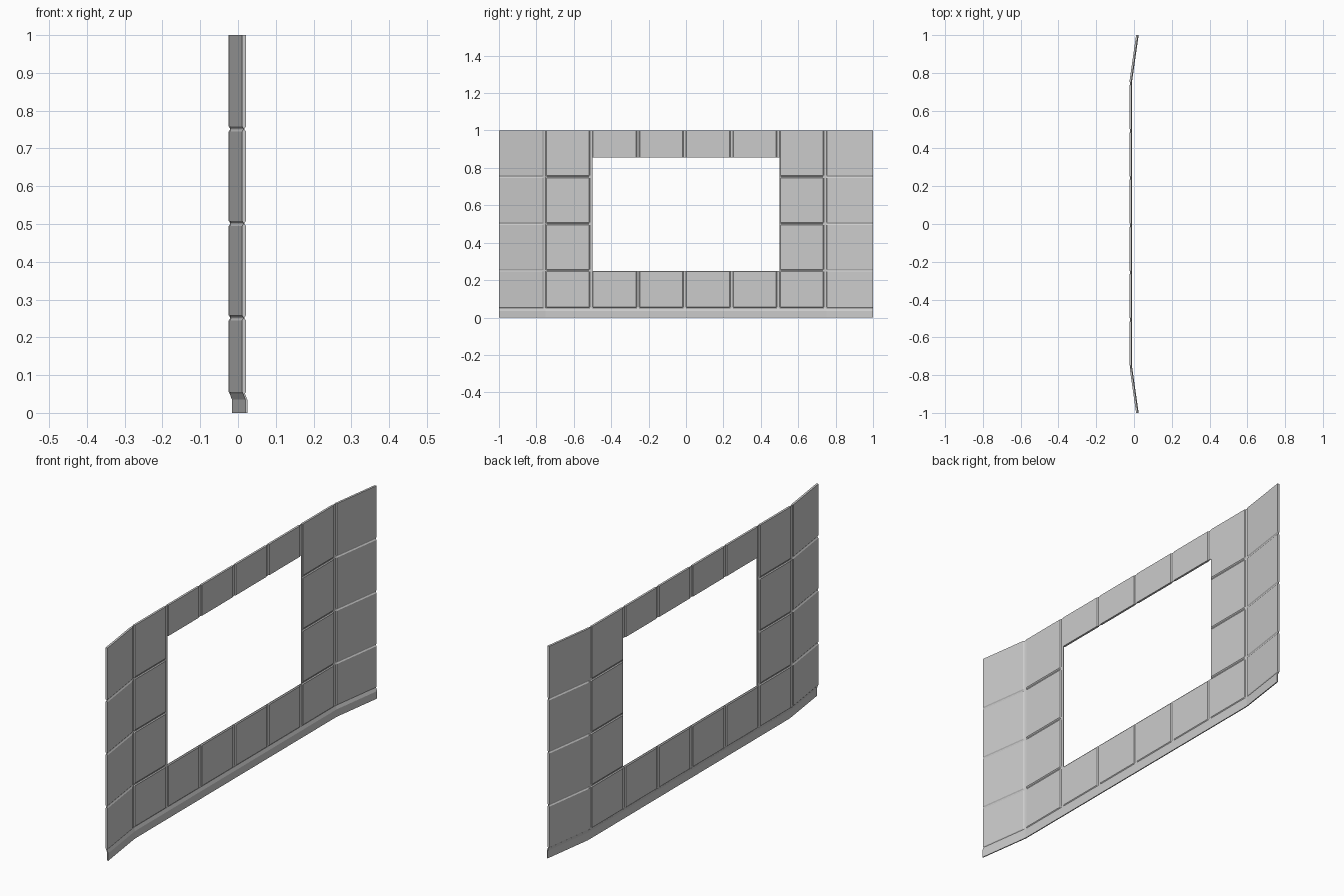
import bpy, bmesh

if "Cube" in bpy.data.objects:
    bpy.data.objects.remove(bpy.data.objects["Cube"])

THICK = 0.010      # panel thickness
DEPTH = 0.0035     # groove depth on each face
BACK = -0.0245     # x of the panel back face in the flat middle
BEND = 0.0355      # how far the outer ends swing towards +x


def bend(y):
    return max(0.0, (abs(y) - 0.75) / 0.25) * BEND


def make_slab(name, ys, zs, faces_x, keep):
    """Closed slab over a y/z grid; faces_x(i, j) gives back and front x."""
    bm = bmesh.new()
    cache = {}

    def vert(i, j, side):
        key = (i, j, side)
        if key not in cache:
            x = faces_x(i, j)[side] + bend(ys[i])
            cache[key] = bm.verts.new((x, ys[i], zs[j]))
        return cache[key]

    cells = {(i, j) for i in range(len(ys) - 1) for j in range(len(zs) - 1)
             if keep((ys[i] + ys[i + 1]) / 2, (zs[j] + zs[j + 1]) / 2)}
    for i, j in cells:
        ring = [(i, j), (i + 1, j), (i + 1, j + 1), (i, j + 1)]
        bm.faces.new([vert(*p, 1) for p in ring])
        bm.faces.new([vert(*p, 0) for p in reversed(ring)])
        # rim walls wherever there is no neighbouring cell
        for k, (di, dj) in enumerate([(0, -1), (1, 0), (0, 1), (-1, 0)]):
            if (i + di, j + dj) not in cells:
                a, b = ring[k], ring[(k + 1) % 4]
                bm.faces.new([vert(*a, 0), vert(*b, 0), vert(*b, 1), vert(*a, 1)])
    bmesh.ops.recalc_face_normals(bm, faces=bm.faces)
    mesh = bpy.data.meshes.new(name)
    bm.to_mesh(mesh)
    bm.free()
    obj = bpy.data.objects.new(name, mesh)
    bpy.context.collection.objects.link(obj)
    return obj


# Grid lines as (position, is_groove_floor)
y_lines = [(-1.0, False)]
for k in range(-3, 4):
    c = k * 0.25
    y_lines += [(c - 0.018, False), (c - 0.013, True), (c, True), (c + 0.004, False)]
y_lines.append((1.0, False))

z_lines = [(0.05, True), (0.055, False)]
for k in range(1, 4):
    c = k * 0.25
    z_lines += [(c - 0.005, False), (c, True), (c + 0.003, True), (c + 0.008, False)]
z_lines += [(0.855, False), (1.0, False)]


def panel_x(i, j):
    d = DEPTH if y_lines[i][1] or z_lines[j][1] else 0.0
    return BACK + d, BACK + THICK - d


# Panelled wall with window opening
make_slab("panelled_wall", [p[0] for p in y_lines], [p[0] for p in z_lines], panel_x,
          lambda y, z: not (abs(y) < 0.5 and 0.25 < z < 0.855))

# Offset skirt along the bottom edge
skirt_x = [(-0.016, -0.011), (-0.016, -0.011), (-0.022, -0.017)]
make_slab("bottom_skirt", [-1.0, -0.75, 0.75, 1.0], [0.0, 0.035, 0.051],
          lambda i, j: skirt_x[j], lambda y, z: True)
